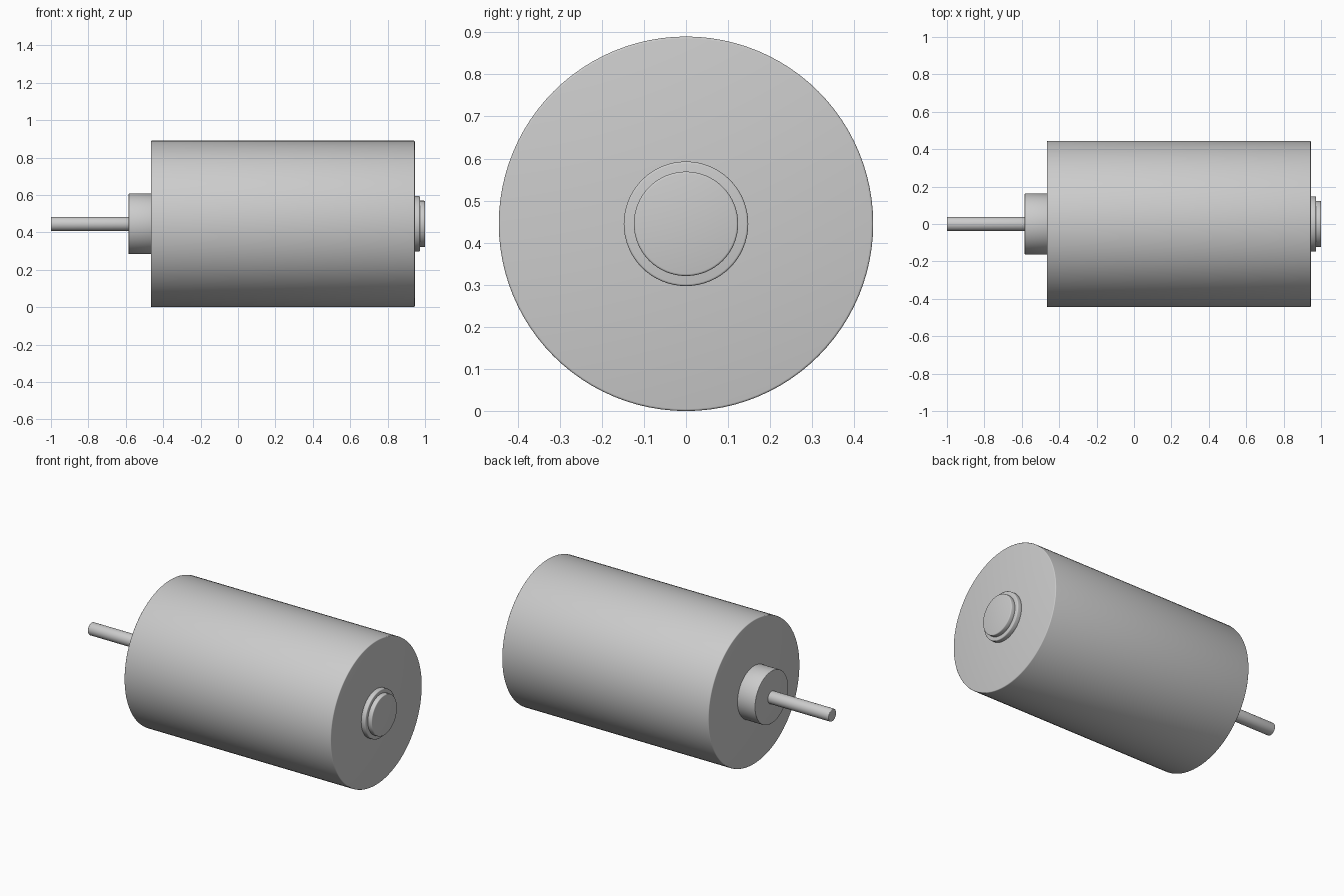
import bpy
import math

cube = bpy.data.objects.get("Cube")
if cube:
    bpy.data.objects.remove(cube, do_unlink=True)

AXIS_Z = 0.445

# One plain grey for every part
grey = bpy.data.materials.new("light_grey_metal")
grey.use_nodes = True
colour = (0.6, 0.6, 0.6, 1)
grey.diffuse_color = colour
grey.node_tree.nodes["Principled BSDF"].inputs["Base Color"].default_value = colour


def round_part(name, x0, x1, radius, edge, sides):
    """Cylinder along x from x0 to x1 with slightly rounded rims."""
    bpy.ops.mesh.primitive_cylinder_add(
        vertices=sides, radius=radius, depth=x1 - x0,
        location=((x0 + x1) / 2, 0, AXIS_Z), rotation=(0, math.pi / 2, 0))
    part = bpy.context.object
    part.name = name
    part.data.materials.append(grey)
    bevel = part.modifiers.new("rounded_rim", "BEVEL")
    bevel.width = edge
    bevel.segments = 3
    bevel.limit_method = "ANGLE"
    bevel.angle_limit = math.radians(60)
    bpy.ops.object.modifier_apply(modifier=bevel.name)
    bpy.ops.object.shade_smooth_by_angle(angle=math.radians(35))
    return part


# Motor can
round_part("motor_body", -0.465, 0.945, 0.445, 0.005, 96)
# Front bearing boss and output shaft
round_part("bearing_boss", -0.585, -0.46, 0.162, 0.003, 64)
round_part("shaft", -1.0, -0.58, 0.038, 0.004, 32)
# Stepped rear bearing cap
round_part("rear_cap_base", 0.94, 0.973, 0.148, 0.005, 64)
round_part("rear_cap_tip", 0.968, 1.0, 0.124, 0.005, 64)
